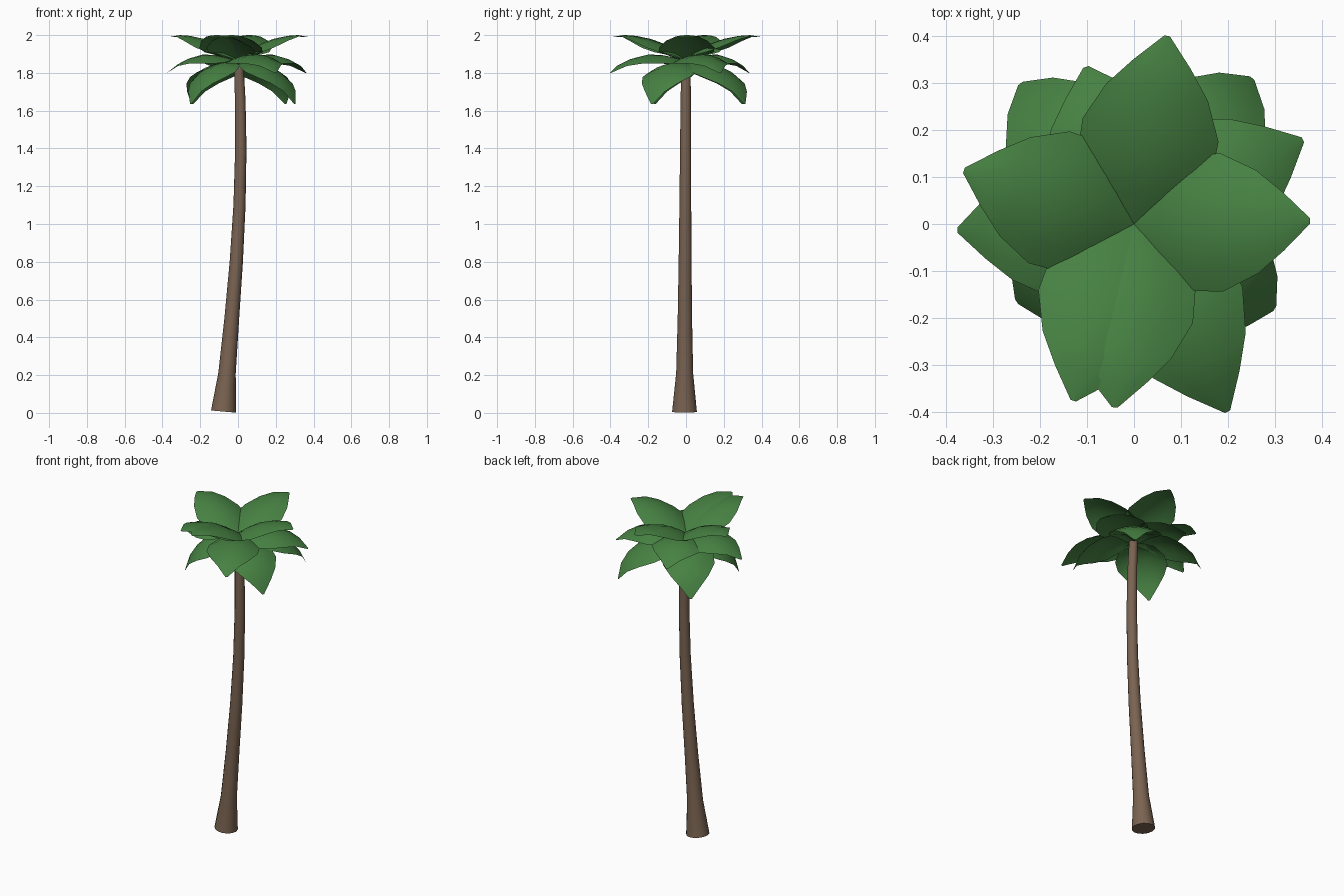
import bpy, bmesh
from math import cos, sin, pi, radians
from mathutils import Vector

cube = bpy.data.objects.get("Cube")
if cube:
    bpy.data.objects.remove(cube, do_unlink=True)


def make_material(name, rgb):
    mat = bpy.data.materials.new(name)
    mat.use_nodes = True
    colour = (*rgb, 1)
    mat.diffuse_color = colour
    mat.node_tree.nodes["Principled BSDF"].inputs["Base Color"].default_value = colour
    return mat


bark = make_material("bark brown", (0.195, 0.125, 0.083))
leaf = make_material("leaf green", (0.062, 0.22, 0.055))


def finish(bm, name, mat):
    mesh = bpy.data.meshes.new(name)
    bm.to_mesh(mesh)
    bm.free()
    mesh.materials.append(mat)
    obj = bpy.data.objects.new(name, mesh)
    bpy.context.collection.objects.link(obj)
    bpy.ops.object.select_all(action="DESELECT")
    obj.select_set(True)
    bpy.context.view_layer.objects.active = obj
    bpy.ops.object.shade_smooth_by_angle(angle=radians(40))
    return obj


def bridge(bm, a, b, closed):
    n = len(a)
    for i in range(n if closed else n - 1):
        j = (i + 1) % n
        bm.faces.new((a[i], a[j], b[j], b[i]))


# Trunk: leaning, tapered tube with a flared foot; x, z, radius
TRUNK = [(-0.076, 0.007, 0.067), (-0.058, 0.21, 0.046), (-0.033, 0.5, 0.039),
         (-0.009, 0.8, 0.035), (0.008, 1.1, 0.032), (0.015, 1.4, 0.03),
         (0.012, 1.65, 0.028), (0.003, 1.87, 0.025)]
SIDES = 14
bm = bmesh.new()
rings = []
for i, (x, z, r) in enumerate(TRUNK):
    x0, z0, _ = TRUNK[max(i - 1, 0)]
    x1, z1, _ = TRUNK[min(i + 1, len(TRUNK) - 1)]
    axis = Vector((x1 - x0, 0, z1 - z0)).normalized()
    side = Vector((axis.z, 0, -axis.x))
    centre = Vector((x, -0.008 + 0.004 * z, z))
    rings.append([bm.verts.new(centre + side * r * cos(a) + Vector((0, r * sin(a), 0)))
                  for a in (2 * pi * k / SIDES for k in range(SIDES))])
for a, b in zip(rings, rings[1:]):
    bridge(bm, a, b, True)
bm.faces.new(rings[0][::-1])
bm.faces.new(rings[-1])
finish(bm, "trunk", bark)

# Fronds: arched leaf sheets in three tiers, edges drooping from the midrib
HALF_WIDTH = [0.03, 0.1, 0.145, 0.147, 0.11, 0.062, 0.006]
SPREAD = [0, 0.06, 0.13, 0.2, 0.28, 0.34, 0.4]
HANG = [0, 0.07, 0.15, 0.23, 0.31, 0.365, 0.4]
ACROSS = [-1, -0.67, -0.33, 0, 0.33, 0.67, 1]


def frond(name, angle, reach, radii, heights):
    out = Vector((cos(radians(angle)), sin(radians(angle)), 0))
    side = Vector((-out.y, out.x, 0))
    bm = bmesh.new()
    rows = []
    for r, z, w in zip(radii, heights, HALF_WIDTH):
        row = []
        for s in ACROSS:
            droop = 0.045 * (s * w / 0.145) ** 2
            row.append(bm.verts.new(out * r * reach / 0.4 + side * s * w
                                    + Vector((0, 0, z - droop))))
        rows.append(row)
    for a, b in zip(rows, rows[1:]):
        bridge(bm, b, a, False)
    bm.normal_update()
    finish(bm, name, leaf)


# Each tier: ridge radii, ridge heights, then angle and reach of its fronds
TIERS = {
    "upper": (SPREAD, [1.87, 1.915, 1.955, 1.98, 1.996, 2.0, 1.99],
              [(1, 0.375), (80, 0.407), (162.5, 0.38), (251, 0.398), (264, 0.393)]),
    "middle": (SPREAD, [1.86, 1.88, 1.895, 1.897, 1.875, 1.845, 1.8],
               [(26.5, 0.402), (107, 0.35), (182, 0.376), (296.5, 0.447)]),
    "lower": (HANG, [1.845, 1.86, 1.85, 1.825, 1.77, 1.71, 1.635],
              [(51, 0.4), (129, 0.385), (213.5, 0.3), (329, 0.35)]),
}
for tier, (radii, heights, fronds) in TIERS.items():
    for i, (angle, reach) in enumerate(fronds):
        frond(f"{tier}_frond_{i + 1}", angle, reach, radii, heights)
